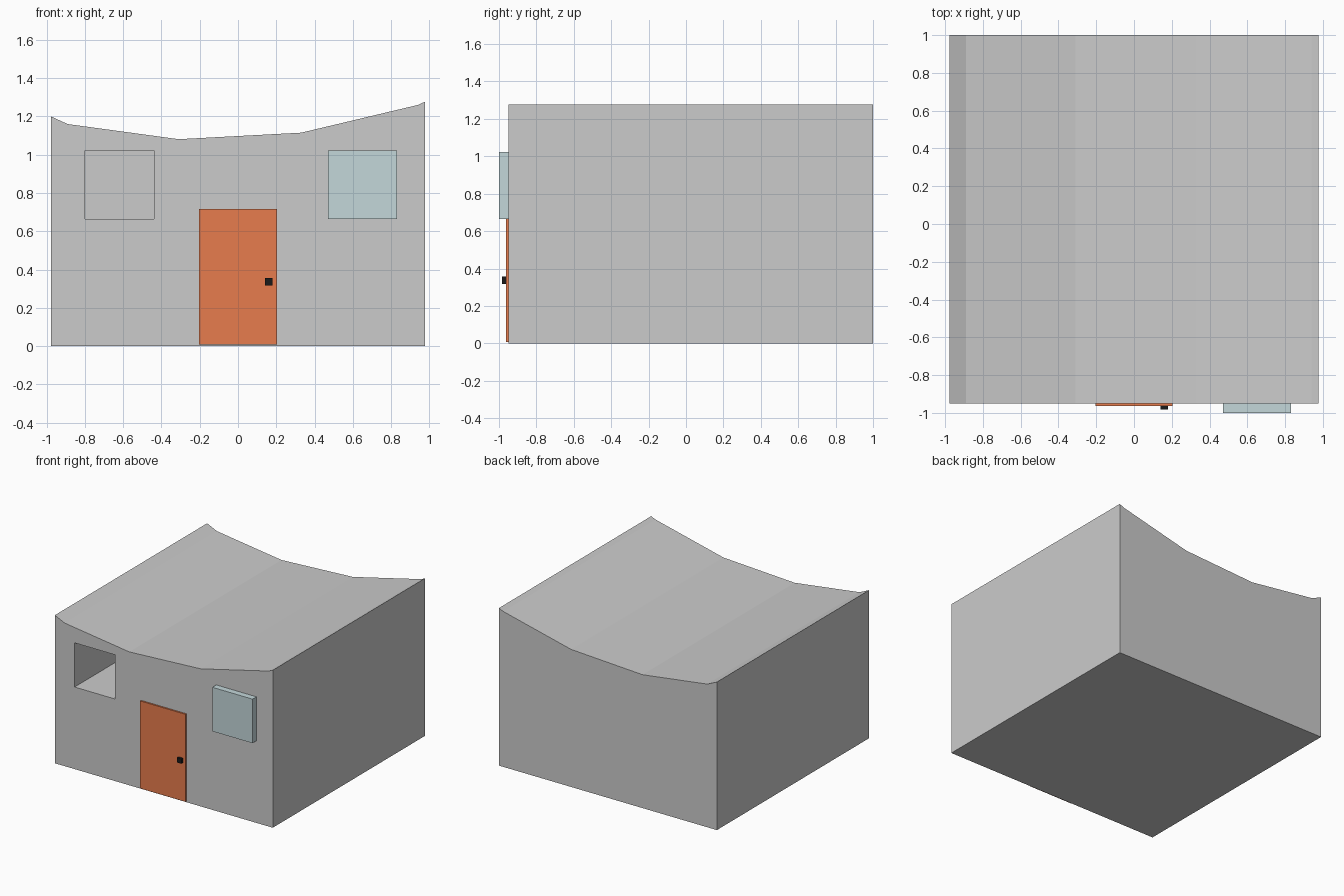
import bpy, bmesh

if "Cube" in bpy.data.objects:
    bpy.data.objects.remove(bpy.data.objects["Cube"])


def material(name, color):
    m = bpy.data.materials.new(name)
    m.diffuse_color = (*color, 1)
    m.use_nodes = True
    m.node_tree.nodes["Principled BSDF"].inputs["Base Color"].default_value = m.diffuse_color
    return m


def add_mesh(name, bm, mat=None):
    bmesh.ops.recalc_face_normals(bm, faces=bm.faces[:])
    me = bpy.data.meshes.new(name)
    bm.to_mesh(me)
    bm.free()
    ob = bpy.data.objects.new(name, me)
    bpy.context.collection.objects.link(ob)
    if mat:
        me.materials.append(mat)
    return ob


def box(name, x, y, z, mat=None):
    bm = bmesh.new()
    bmesh.ops.create_cube(bm, size=1)
    for v in bm.verts:
        v.co = [lo + (c + 0.5) * (hi - lo) for c, (lo, hi) in zip(v.co, (x, y, z))]
    return add_mesh(name, bm, mat)


# house body: sagging roof profile extruded front to back
FRONT, BACK = -0.95, 1.0
profile = [(-0.977, 0), (0.977, 0), (0.977, 1.277), (0.94, 1.26), (0.33, 1.115),
           (-0.31, 1.081), (-0.89, 1.16), (-0.977, 1.2)]
bm = bmesh.new()
face = bm.faces.new([bm.verts.new((x, FRONT, z)) for x, z in profile])
ext = bmesh.ops.extrude_face_region(bm, geom=[face], use_keep_orig=True)
moved = [g for g in ext["geom"] if isinstance(g, bmesh.types.BMVert)]
bmesh.ops.translate(bm, verts=moved, vec=(0, BACK - FRONT, 0))
body = add_mesh("house_body", bm)

# deep open window recess on the left
cutter = box("window_cutter", (-0.80, -0.44), (-1.1, -0.1), (0.665, 1.023))
cutter.hide_render = True
cutter.hide_viewport = True
cut = body.modifiers.new("window_opening", "BOOLEAN")
cut.object = cutter
cut.operation = "DIFFERENCE"
cut.solver = "EXACT"

# glazed window, door and knob
glass = material("glass", (0.55, 0.68, 0.7))
wood = material("orange_paint", (0.8, 0.2, 0.075))
black = material("black", (0.01, 0.01, 0.01))
box("window_pane", (0.47, 0.83), (-1.0, -0.94), (0.665, 1.022), glass)
box("door", (-0.203, 0.203), (-0.963, -0.94), (0.008, 0.717), wood)
box("door_knob", (0.14, 0.18), (-0.983, -0.955), (0.318, 0.357), black)
